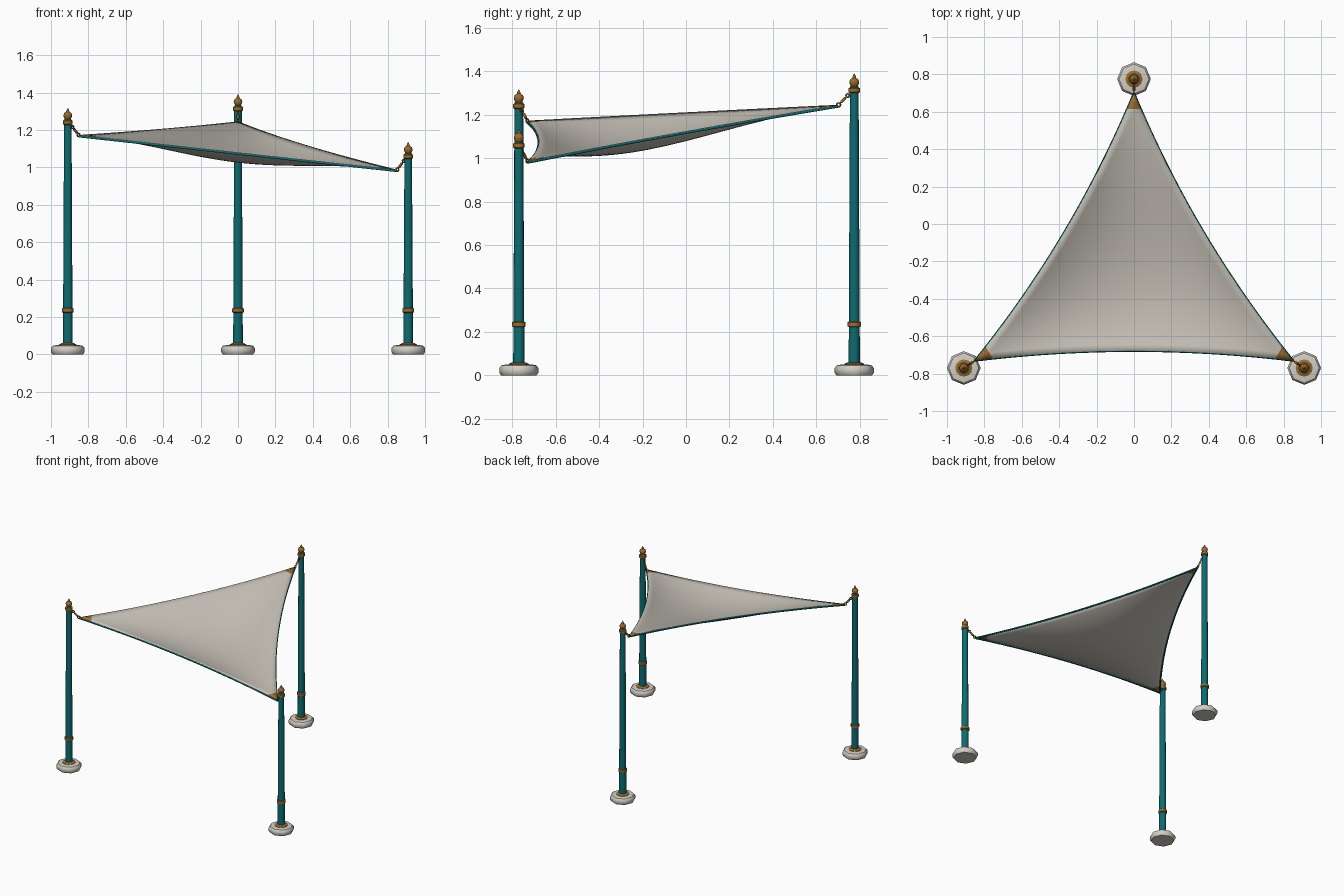
import bpy, bmesh, math
from mathutils import Vector

if "Cube" in bpy.data.objects:
    bpy.data.objects.remove(bpy.data.objects["Cube"], do_unlink=True)


def material(name, rgb):
    m = bpy.data.materials.new(name)
    m.use_nodes = True
    m.diffuse_color = (*rgb, 1)
    m.node_tree.nodes["Principled BSDF"].inputs["Base Color"].default_value = (*rgb, 1)
    return m


TEAL = material("teal paint", (0.004, 0.15, 0.165))
BRONZE = material("bronze", (0.32, 0.15, 0.03))
DARK = material("dark bronze", (0.17, 0.08, 0.02))
STONE = material("pale stone", (0.65, 0.62, 0.56))
CANVAS = material("canvas", (0.57, 0.54, 0.48))


def add_object(name, bm, mats, angle=40):
    mesh = bpy.data.meshes.new(name)
    bm.to_mesh(mesh)
    bm.free()
    for m in mats:
        mesh.materials.append(m)
    ob = bpy.data.objects.new(name, mesh)
    bpy.context.collection.objects.link(ob)
    bpy.ops.object.select_all(action='DESELECT')
    ob.select_set(True)
    bpy.context.view_layer.objects.active = ob
    bpy.ops.object.shade_smooth_by_angle(angle=math.radians(angle))
    return ob


def lathe(name, profile, at, mat, sides=12):
    """Turn a (radius, height) profile around a vertical axis and cap its ends."""
    bm = bmesh.new()
    rings = []
    for r, z in profile:
        rings.append([bm.verts.new((at[0] + r * math.cos(2 * math.pi * i / sides),
                                    at[1] + r * math.sin(2 * math.pi * i / sides),
                                    at[2] + z)) for i in range(sides)])
    for a, b in zip(rings, rings[1:]):
        for i in range(sides):
            j = (i + 1) % sides
            bm.faces.new((a[i], a[j], b[j], b[i]))
    bm.faces.new(rings[0][::-1])
    bm.faces.new(rings[-1])
    return add_object(name, bm, [mat])


def tube(name, points, radius, mat, sides=6, closed=False):
    """Sweep a round section along a path."""
    bm = bmesh.new()
    n = len(points)
    rings = []
    for k, p in enumerate(points):
        nxt = points[(k + 1) % n] if closed else points[min(k + 1, n - 1)]
        prv = points[k - 1] if closed else points[max(k - 1, 0)]
        t = (nxt - prv).normalized()
        ref = Vector((0, 0, 1)) if abs(t.z) < 0.95 else Vector((1, 0, 0))
        u = t.cross(ref).normalized()
        v = u.cross(t)
        rings.append([bm.verts.new(p + radius * (u * math.cos(a) + v * math.sin(a)))
                      for a in (2 * math.pi * i / sides for i in range(sides))])
    pairs = list(zip(rings, rings[1:]))
    if closed:
        pairs.append((rings[-1], rings[0]))
    else:
        bm.faces.new(rings[0])
        bm.faces.new(rings[-1])
    for a, b in pairs:
        for i in range(sides):
            j = (i + 1) % sides
            bm.faces.new((a[i], a[j], b[j], b[i]))
    bmesh.ops.recalc_face_normals(bm, faces=bm.faces)
    return add_object(name, bm, [mat], 65)


def eye(name, centre, along, size):
    """Small upright ring whose plane holds the cable direction."""
    side = along.cross(Vector((0, 0, 1))).normalized()
    up = side.cross(along)
    pts = [centre + size * (along * math.cos(a) + up * math.sin(a))
           for a in (2 * math.pi * i / 10 for i in range(10))]
    tube(name, pts, 0.004, DARK, 6, True)


# Posts: name, x, y, finial tip height, and the sail corner each one holds
posts = [
    ("front_right", -0.91, -0.77, 1.317, Vector((-0.85, -0.73, 1.17))),
    ("front_left", 0.91, -0.77, 1.135, Vector((0.85, -0.73, 0.985))),
    ("back", 0.0, 0.775, 1.39, Vector((0, 0.70, 1.243))),
]
BAND = [(0.02, -0.013), (0.026, -0.009), (0.026, 0.009), (0.02, 0.013)]

for name, x, y, tip, corner in posts:
    lathe(name + "_footing", [(0.082, 0), (0.09, 0.012), (0.09, 0.034), (0.08, 0.046), (0.06, 0.05)],
          (x, y, 0), STONE, 8)
    lathe(name + "_foot_collar", [(0.046, 0.046), (0.046, 0.053), (0.032, 0.06), (0.024, 0.06)],
          (x, y, 0), BRONZE)
    lathe(name + "_post", [(0.026, 0.045), (0.025, 0.235), (0.02, tip - 0.06)], (x, y, 0), TEAL)
    lathe(name + "_lower_band", [(r + 0.005, z) for r, z in BAND], (x, y, 0.235), BRONZE)
    lathe(name + "_upper_band", BAND, (x, y, tip - 0.077), BRONZE)
    lathe(name + "_finial", [(0.021, -0.062), (0.016, -0.058), (0.022, -0.046), (0.023, -0.038),
                             (0.019, -0.027), (0.009, -0.02), (0.007, -0.012), (0.001, 0)],
          (x, y, tip), BRONZE)
    # Tensioner between post and sail corner
    out = Vector((corner.x - x, corner.y - y, 0)).normalized()
    start = Vector((x, y, tip - 0.097)) + out * 0.026
    along = (corner - start).normalized()
    length = (corner - start).length
    tube(name + "_bracket", [start - out * 0.02, start], 0.007, DARK)
    eye(name + "_post_eye", start + along * 0.006, along, 0.008)
    eye(name + "_sail_eye", corner - along * 0.004, along, 0.009)
    tube(name + "_tensioner", [start + along * 0.01, corner - along * 0.01], 0.004, DARK)
    tube(name + "_tensioner_body", [start + along * length * 0.3, start + along * length * 0.7],
         0.007, BRONZE)

# Sail surface: a triangle with hollow edges and a sagging belly
A, B, C = (p[4] for p in posts)


def inward(p, q):
    d = q - p
    return Vector((-d.y, d.x, 0)).normalized()


def sail_point(u, v, w):
    p = A * u + B * v + C * w
    p = p + 4 * (0.052 * u * v * inward(A, B) + 0.06 * v * w * inward(B, C)
                 + 0.06 * w * u * inward(C, A))
    p.z -= 27 * u * v * w * 0.095
    return p


N, PATCH = 36, 2
bm = bmesh.new()
grid = {}
for i in range(N + 1):
    for j in range(N + 1 - i):
        grid[i, j] = bm.verts.new(sail_point((N - i - j) / N, i / N, j / N))
for i in range(N):
    for j in range(N - i):
        tris = [((i, j), (i + 1, j), (i, j + 1))]
        if i + j < N - 1:
            tris.append(((i + 1, j), (i + 1, j + 1), (i, j + 1)))
        for tri in tris:
            f = bm.faces.new([grid[k] for k in tri])
            # Bronze reinforcement at the three corners
            if any(all(c(a, b) >= N - PATCH for a, b in tri)
                   for c in (lambda a, b: N - a - b, lambda a, b: a, lambda a, b: b)):
                f.material_index = 1
sail = add_object("sail", bm, [CANVAS, BRONZE], 60)
solid = sail.modifiers.new("thickness", 'SOLIDIFY')
solid.thickness = 0.006
solid.offset = 0

# Teal hem ropes along the three edges
hems = {
    "front_hem": lambda t: sail_point(1 - t, t, 0),
    "left_hem": lambda t: sail_point(0, 1 - t, t),
    "right_hem": lambda t: sail_point(t, 0, 1 - t),
}
for name, edge in hems.items():
    pts = [edge(k / 24) - Vector((0, 0, 0.005)) for k in range(25)]
    tube(name, pts, 0.006, TEAL)
